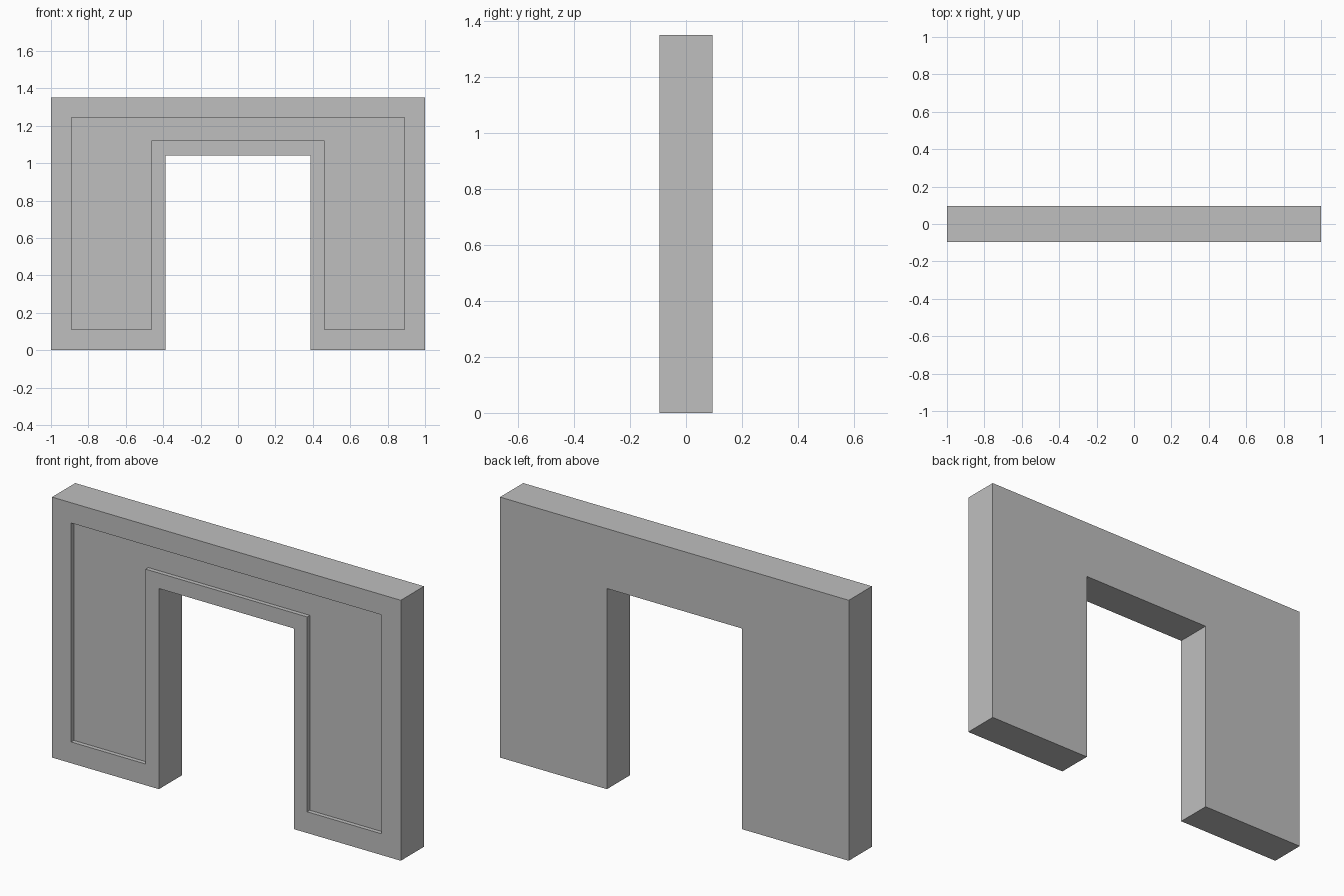
import bpy
import bmesh

cube = bpy.data.objects.get("Cube")
if cube:
    bpy.data.objects.remove(cube, do_unlink=True)

HALF_DEPTH = 0.095
RECESS = 0.022

grey = bpy.data.materials.new("plain_grey")
grey.use_nodes = True
colour = (0.52, 0.52, 0.52, 1)
grey.diffuse_color = colour
grey.node_tree.nodes["Principled BSDF"].inputs["Base Color"].default_value = colour


def arch_outline(outer, inner, bottom, lintel, top):
    """Half of a doorway-shaped outline, mirrored to the other side."""
    half = [(inner, lintel), (inner, bottom), (outer, bottom), (outer, top)]
    return half + [(-x, z) for x, z in reversed(half)]


def ring(bm, outline, y):
    return [bm.verts.new((x, y, z)) for x, z in outline]


def bridge(bm, a, b):
    for i in range(len(a)):
        j = (i + 1) % len(a)
        bm.faces.new((a[i], a[j], b[j], b[i]))


# Wall outline and the sunken panel outline
wall = arch_outline(1.0, 0.387, 0.0, 1.04, 1.35)
panel = arch_outline(0.89, 0.463, 0.11, 1.12, 1.245)

bm = bmesh.new()
rings = [ring(bm, wall, HALF_DEPTH),
         ring(bm, wall, -HALF_DEPTH),
         ring(bm, panel, -HALF_DEPTH),
         ring(bm, panel, -HALF_DEPTH + RECESS)]

# Sides, front border and recess walls, then the back and the panel floor
for a, b in zip(rings, rings[1:]):
    bridge(bm, a, b)
bm.faces.new(rings[0])
bm.faces.new(rings[-1])
bmesh.ops.recalc_face_normals(bm, faces=bm.faces)

mesh = bpy.data.meshes.new("doorway_wall")
bm.to_mesh(mesh)
bm.free()
mesh.materials.append(grey)
doorway = bpy.data.objects.new("doorway_wall", mesh)
bpy.context.collection.objects.link(doorway)
